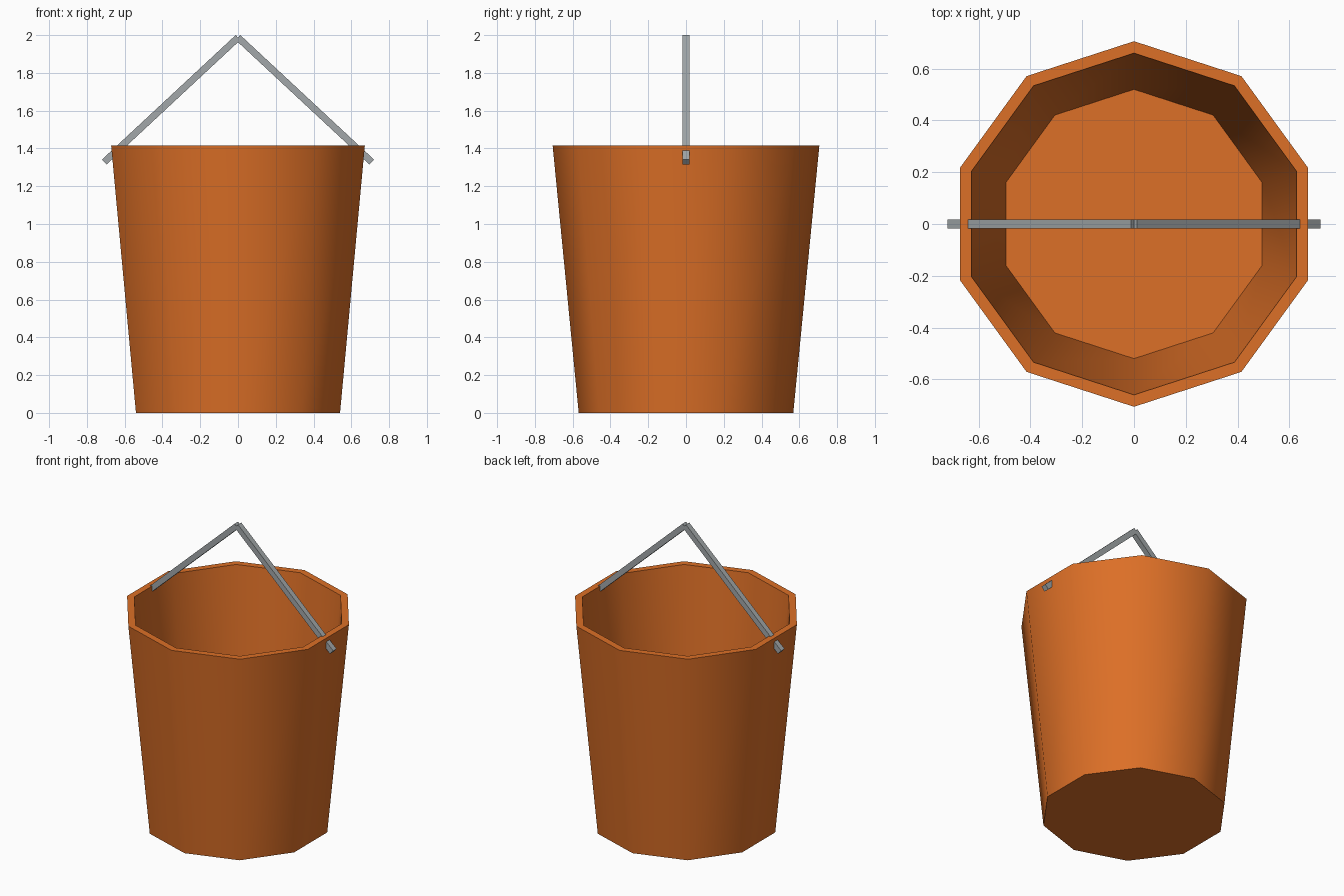
import bpy
import bmesh
import math
from mathutils import Vector

cube = bpy.data.objects.get("Cube")
if cube:
    bpy.data.objects.remove(cube, do_unlink=True)


def make_material(name, rgb):
    mat = bpy.data.materials.new(name)
    mat.use_nodes = True
    mat.diffuse_color = (*rgb, 1)
    mat.node_tree.nodes["Principled BSDF"].inputs["Base Color"].default_value = (*rgb, 1)
    return mat


def add_object(name, bm, mat, smooth_angle=None):
    bmesh.ops.recalc_face_normals(bm, faces=bm.faces)
    mesh = bpy.data.meshes.new(name)
    bm.to_mesh(mesh)
    bm.free()
    mesh.materials.append(mat)
    obj = bpy.data.objects.new(name, mesh)
    bpy.context.collection.objects.link(obj)
    if smooth_angle:
        bpy.ops.object.select_all(action='DESELECT')
        obj.select_set(True)
        bpy.context.view_layer.objects.active = obj
        bpy.ops.object.shade_smooth_by_angle(angle=math.radians(smooth_angle))
    return obj


orange = make_material("orange", (0.72, 0.16, 0.02))
steel = make_material("steel grey", (0.36, 0.39, 0.40))

# Bucket: ten-sided rings from outer base, over the rim, down to the floor
SIDES = 10
profile = [(0.568, 0), (0.706, 1.415), (0.66, 1.415), (0.52, 0.04)]
bm = bmesh.new()
rings = []
for radius, z in profile:
    angles = [math.pi / 2 + math.tau * i / SIDES for i in range(SIDES)]
    rings.append([bm.verts.new((radius * math.cos(a), radius * math.sin(a), z))
                  for a in angles])
for low, high in zip(rings, rings[1:]):
    for i in range(SIDES):
        j = (i + 1) % SIDES
        bm.faces.new((low[i], low[j], high[j], high[i]))
bm.faces.new(rings[0])
bm.faces.new(rings[-1])
add_object("bucket", bm, orange, 45)

# Handle: two square bars meeting at the top and passing through the walls
THICK = 0.036
top = Vector((0, 0, 1.987))
for side, name in ((1, "left_handle_bar"), (-1, "right_handle_bar")):
    end = Vector((side * 0.708, 0, 1.328))
    along = end - top
    bm = bmesh.new()
    bmesh.ops.create_cube(bm, size=1)
    bmesh.ops.scale(bm, vec=(along.length, THICK, THICK), verts=bm.verts)
    bar = add_object(name, bm, steel)
    bar.location = (top + end) / 2
    bar.rotation_euler.y = -math.atan2(along.z, along.x)
